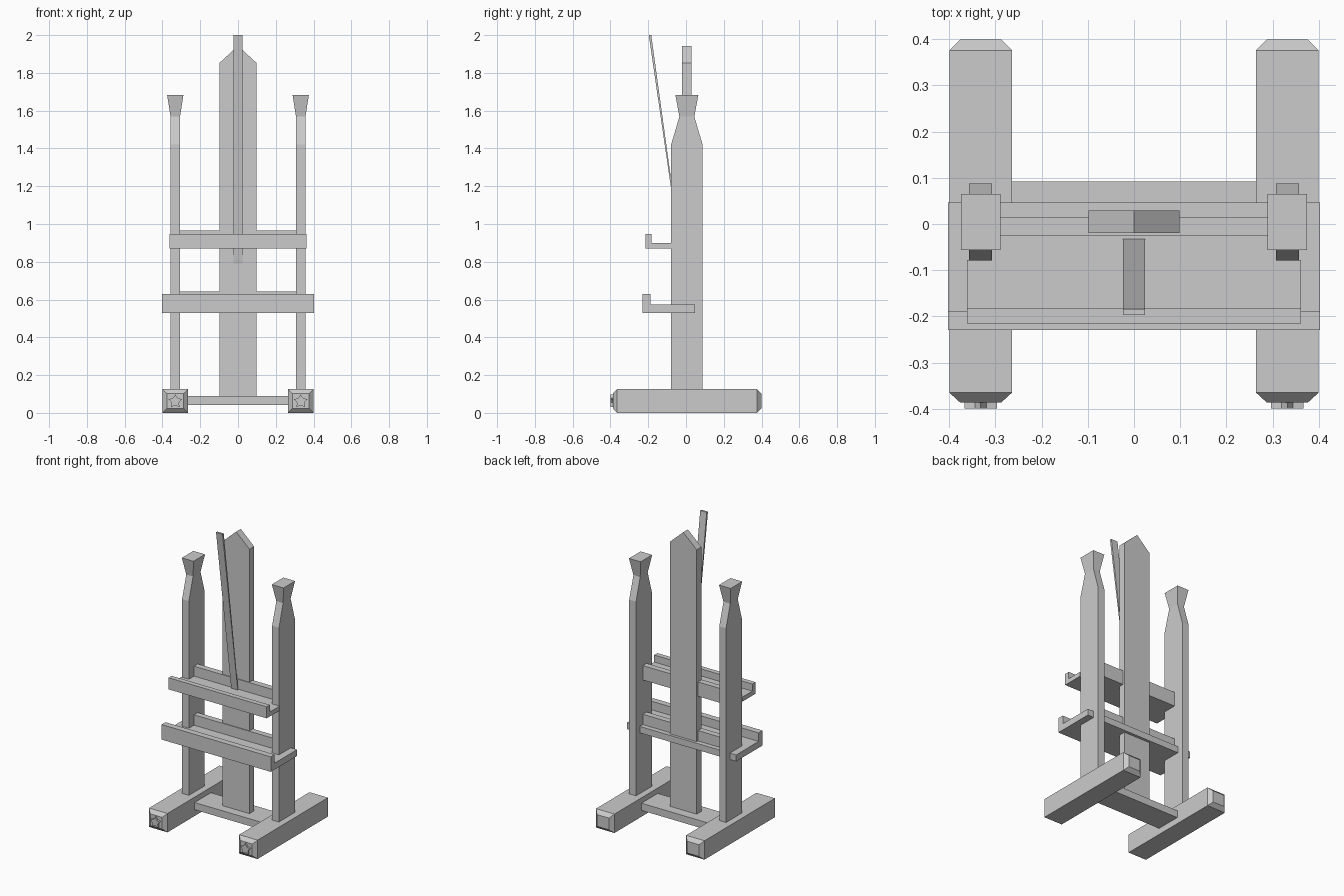
import bpy, bmesh, math

if "Cube" in bpy.data.objects:
    bpy.data.objects.remove(bpy.data.objects["Cube"])


def finish(bm, name):
    bmesh.ops.recalc_face_normals(bm, faces=bm.faces)
    me = bpy.data.meshes.new(name)
    bm.to_mesh(me)
    bm.free()
    ob = bpy.data.objects.new(name, me)
    bpy.context.collection.objects.link(ob)
    return ob


def prism(name, profile, axis, a, b):
    """Extrude a closed 2D profile between a and b along x or y."""
    bm = bmesh.new()
    put = (lambda p, t: (t, p[0], p[1])) if axis == 'x' else (lambda p, t: (p[0], t, p[1]))
    face = bm.faces.new([bm.verts.new(put(p, a)) for p in profile])
    new = bmesh.ops.extrude_face_region(bm, geom=[face])['geom']
    d = put((0, 0), b - a)
    bmesh.ops.translate(bm, vec=d, verts=[v for v in new if isinstance(v, bmesh.types.BMVert)])
    return finish(bm, name)


def box(name, x0, x1, y0, y1, z0, z1):
    return prism(name, [(y0, z0), (y1, z0), (y1, z1), (y0, z1)], 'x', x0, x1)


def loft(name, rings):
    """Skin a list of four-corner rings and cap both ends."""
    bm = bmesh.new()
    loops = [[bm.verts.new(c) for c in r] for r in rings]
    for lo, hi in zip(loops, loops[1:]):
        for i in range(4):
            j = (i + 1) % 4
            bm.faces.new((lo[i], lo[j], hi[j], hi[i]))
    bm.faces.new(loops[0])
    bm.faces.new(loops[-1])
    return finish(bm, name)


def foot_ring(cx, y, inset):
    h, z0, z1 = 0.068 - inset, inset, 0.126 - inset
    return [(cx - h, y, z0), (cx + h, y, z0), (cx + h, y, z1), (cx - h, y, z1)]


def post_ring(cx, z, hx, y0, y1):
    return [(cx - hx, y0, z), (cx + hx, y0, z), (cx + hx, y1, z), (cx - hx, y1, z)]


for side, s in (('left', -1), ('right', 1)):
    cx = s * 0.332
    # floor runner with chamfered ends
    loft(side + '_foot', [foot_ring(cx, y, i) for y, i in
                          ((-0.387, 0.024), (-0.365, 0), (0.376, 0), (0.4, 0.024))])
    # small star ornament on the front of the runner
    star = []
    for k in range(10):
        r = 0.037 if k % 2 == 0 else 0.021
        t = math.pi / 2 + k * math.pi / 5
        star.append((cx + r * math.cos(t), 0.061 + r * math.sin(t)))
    prism(side + '_star_ornament', star, 'y', -0.4, -0.385)
    # upright post with waisted neck and flared head
    loft(side + '_post', [post_ring(cx, *r) for r in (
        (0.12, 0.025, -0.079, 0.088), (1.42, 0.025, -0.079, 0.088),
        (1.568, 0.025, -0.035, 0.044), (1.682, 0.043, -0.056, 0.065))])

# base crossbar
box('base_crossbar', -0.27, 0.27, -0.08, 0.092, 0.042, 0.09)

# central board with pointed top
prism('center_board', [(-0.099, 0.085), (0.099, 0.085), (0.099, 1.852),
                       (0, 1.943), (-0.099, 1.852)], 'y', -0.02, 0.029)

# leaning rod
prism('leaning_rod', [(-0.024, 0.81), (-0.012, 0.75), (-0.184, 2.0), (-0.197, 2.0)],
      'x', -0.024, 0.024)

# lower shelf with front lip, and its back rail
prism('lower_shelf', [(-0.23, 0.53), (0.047, 0.53), (0.047, 0.573), (-0.189, 0.573),
                      (-0.189, 0.63), (-0.23, 0.63)], 'x', -0.403, 0.403)
box('lower_back_rail', -0.31, 0.31, -0.025, 0.015, 0.57, 0.642)

# upper shelf with front lip, inner shelf strip and back rail
prism('upper_shelf', [(-0.215, 0.87), (-0.078, 0.87), (-0.078, 0.9), (-0.182, 0.9),
                      (-0.182, 0.947), (-0.215, 0.947)], 'x', -0.362, 0.362)
box('upper_shelf_inner', -0.308, 0.308, -0.078, 0.015, 0.87, 0.9)
box('upper_back_rail', -0.31, 0.31, -0.025, 0.015, 0.9, 0.966)
